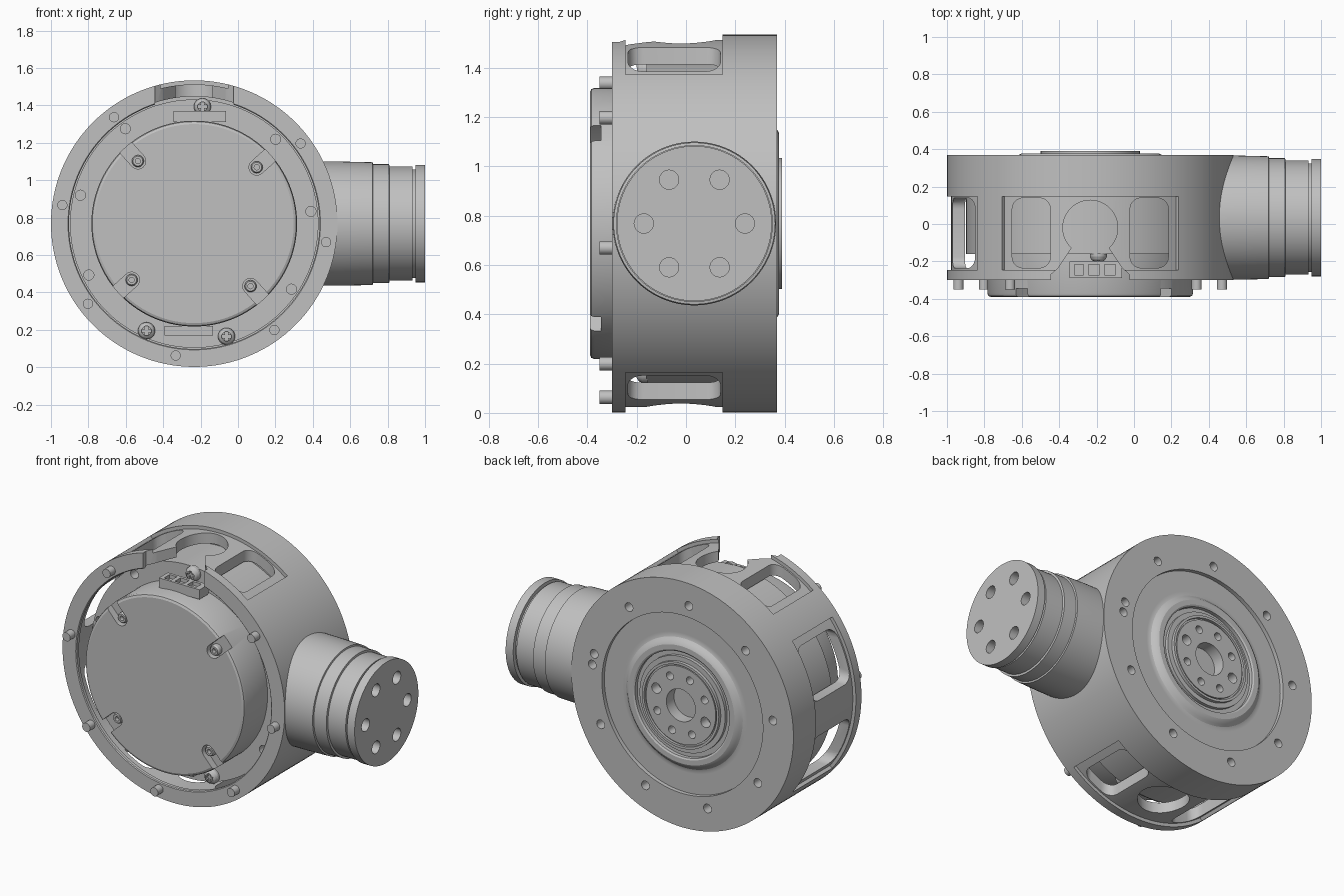
import bpy, bmesh
from math import sin, cos, pi, radians
from mathutils import Vector

if "Cube" in bpy.data.objects:
    bpy.data.objects.remove(bpy.data.objects["Cube"])

metal = bpy.data.materials.new("machined_grey")
metal.use_nodes = True
GREY = (0.53, 0.53, 0.53, 1)
metal.diffuse_color = GREY
metal.node_tree.nodes["Principled BSDF"].inputs["Base Color"].default_value = GREY

CENTRE = Vector((-0.234, 0, 0.768))       # axis of the housing
ARM = Vector((0, 0.034, 0.768))           # axis of the side arm
R = 0.766
parts = []


def place(u, v, w, axis):
    """Map a 2D section (u, v) and a height w onto a world axis."""
    return Vector({"X": (w, u, v), "Y": (u, w, v), "Z": (u, v, w)}[axis])


def finish(name, bm):
    bmesh.ops.recalc_face_normals(bm, faces=bm.faces)
    mesh = bpy.data.meshes.new(name)
    bm.to_mesh(mesh)
    bm.free()
    ob = bpy.data.objects.new(name, mesh)
    bpy.context.collection.objects.link(ob)
    mesh.materials.append(metal)
    parts.append(ob)
    return ob


def lathe(name, profile, axis="Y", centre=CENTRE, n=32):
    """Turn a (radius, height) profile around an axis and cap both ends."""
    bm = bmesh.new()
    turns = [2 * pi * i / n for i in range(n)]
    rings = [[bm.verts.new(place(r * cos(t), r * sin(t), w, axis) + centre) for t in turns] for r, w in profile]
    for a, b in zip(rings, rings[1:]):
        for i in range(n):
            j = (i + 1) % n
            bm.faces.new((a[i], a[j], b[j], b[i]))
    bm.faces.new(rings[0])
    bm.faces.new(rings[-1])
    return finish(name, bm)


def rod(name, r, w0, w1, axis="Y", centre=CENTRE, n=24):
    return lathe(name, [(r, w0), (r, w1)], axis, centre, n)


def prism(name, pts, w0, w1, axis="Y", centre=CENTRE):
    bm = bmesh.new()
    low, high = ([bm.verts.new(place(u, v, w, axis) + centre) for u, v in pts] for w in (w0, w1))
    bm.faces.new(low)
    bm.faces.new(high)
    for i in range(len(pts)):
        j = (i + 1) % len(pts)
        bm.faces.new((low[i], low[j], high[j], high[i]))
    return finish(name, bm)


def sector(middle, half, inner, outer):
    """Outline of a ring segment."""
    angles = [radians(middle - half + 2 * half * i / 24) for i in range(25)]
    return ([(inner * cos(a), inner * sin(a)) for a in angles]
            + [(outer * cos(a), outer * sin(a)) for a in reversed(angles)])


def rect(cu, cv, su, sv, r=0.0):
    """Rectangle outline with optional rounded corners."""
    steps = 6 if r else 1
    pts = []
    for k, (a, b) in enumerate(((1, 1), (-1, 1), (-1, -1), (1, -1))):
        for s in range(steps):
            t = pi / 2 * (k + s / max(steps - 1, 1))
            pts.append((cu + a * (su / 2 - r) + r * cos(t), cv + b * (sv / 2 - r) + r * sin(t)))
    return pts


def polar(radius, degrees):
    t = radians(degrees)
    return CENTRE + Vector((radius * cos(t), 0, radius * sin(t)))


def cut(target, cutters):
    """Subtract separate cutters from the target and discard them."""
    bm = bmesh.new()
    for c in cutters:
        bm.from_mesh(c.data)
        parts.remove(c)
        bpy.data.objects.remove(c)
    tool = finish("cutter", bm)
    tool.hide_render = True
    parts.remove(tool)
    mod = target.modifiers.new("cut", "BOOLEAN")
    mod.operation, mod.solver, mod.object = "DIFFERENCE", "EXACT", tool
    deps = bpy.context.evaluated_depsgraph_get()
    mesh = bpy.data.meshes.new_from_object(target.evaluated_get(deps))
    target.modifiers.clear()
    target.data = mesh
    bpy.data.objects.remove(tool)


# Housing: open front drum with a turned back plate and output hub
housing = lathe("housing", [
    (0.68, 0.15), (0.68, -0.27), (0.67, -0.275), (0.67, -0.295), (0.675, -0.30),
    (R, -0.30), (R, 0.37), (0.555, 0.37), (0.555, 0.345), (0.43, 0.345), (0.415, 0.345), (0.402, 0.349),
    (0.39, 0.36), (0.378, 0.372), (0.365, 0.378), (0.335, 0.378), (0.325, 0.372), (0.325, 0.35),
    (0.295, 0.35), (0.295, 0.37), (0.265, 0.37), (0.265, 0.39), (0.25, 0.39), (0.25, 0.375),
    (0.24, 0.375), (0.24, 0.385), (0.10, 0.385), (0.10, 0.31)], n=128)

# Shallow recessed panels on top, bottom and the right side
cut(housing, [prism("panel", sector(m, 38, 0.745, 0.9), -0.245, 0.148) for m in (90, 180, 270)])

# Windows in the panels, and bolt holes in the back
holes = []
for lo, hi in ((0.45, 0.9), (-0.9, -0.45)):
    for side in (-1, 1):
        holes.append(prism("window", rect(side * 0.315, -0.048, 0.205, 0.375, 0.06), lo, hi, "Z"))
    holes.append(rod("port", 0.147, lo, hi, "Z", CENTRE + Vector((0, -0.02, 0)), 48))
for side in (-1, 1):
    holes.append(prism("window", rect(-0.048, side * 0.265, 0.375, 0.31, 0.06), -0.9, -0.45, "X"))
for angle in [14 + 40 * k for k in range(9)] + [7.5]:
    holes.append(rod("bolt_hole", 0.027, 0.22, 0.5, centre=polar(0.627, angle)))
for k in range(8):
    holes.append(rod("hub_hole", 0.032 if k % 4 == 0 else 0.024, 0.32, 0.5, centre=polar(0.18, 20 + 45 * k)))
cut(housing, holes)

# Flared cable notch in the top of the front rim
notch = [(-0.21, -0.4), (-0.21, -0.27), (-0.17, -0.235), (-0.12, -0.16), (-0.08, -0.1)]
notch += [(-u, v) for u, v in reversed(notch)]
cut(housing, [prism("notch", notch, 0.63, 0.9, "Z")])

# Motor with a rounded front cover on a wider drilled body
motor = lathe("motor", [
    (0.532, -0.39), (0.545, -0.384), (0.55, -0.37), (0.55, -0.16), (0.664, -0.16), (0.664, 0.16)], n=128)
cover_angles = [42 + 90 * k for k in range(4)]
pockets = []
for angle in cover_angles:
    t = radians(angle)
    slot = [(0.45 + 0.042 * cos(pi / 2 + pi * i / 10), 0.042 * sin(pi / 2 + pi * i / 10)) for i in range(11)]
    slot += [(0.62, -0.042), (0.62, 0.042)]
    slot = [(u * cos(t) - v * sin(t), u * sin(t) + v * cos(t)) for u, v in slot]
    pockets.append(prism("pocket", slot, -0.5, -0.345))
for k in range(9):
    pockets.append(rod("body_hole", 0.027, -0.3, -0.08, centre=polar(0.627, 6 + 40 * k)))
cut(motor, pockets)

# Socket screws in the cover pockets
for angle in cover_angles:
    lathe("cover_screw", [(0.014, -0.355), (0.014, -0.38), (0.026, -0.38),
                          (0.032, -0.37), (0.032, -0.34)], centre=polar(0.45, angle), n=20)

# Cross-head screws on the motor body
cross = [(0.008, 0.008), (0.008, 0.026), (-0.008, 0.026), (-0.008, 0.008), (-0.026, 0.008), (-0.026, -0.008)]
cross += [(-u, -v) for u, v in cross]
for angle in (86, 246, 286):
    spot = polar(0.627, angle)
    screw = lathe("body_screw", [(0.025, -0.2), (0.038, -0.19), (0.045, -0.175), (0.046, -0.155)], centre=spot)
    cut(screw, [prism("cross", cross, -0.3, -0.186, centre=spot)])

# Cable connectors above and below the cover
upper = prism("upper_connector", rect(0.03, 0.573, 0.28, 0.06), -0.288, -0.2)
cut(upper, [prism("socket", rect(u, -0.245, w, 0.055), 0.58, 0.7, "Z")
            for u, w in ((-0.06, 0.05), (0.02, 0.06), (0.105, 0.06))])
prism("lower_connector", rect(-0.03, -0.573, 0.26, 0.05), -0.25, -0.2)

# Locating pins on the front rim
for k in range(8):
    if k != 1:
        rod("rim_pin", 0.027, -0.35, -0.28, centre=polar(0.712, 37 + 45 * k))

# Stepped side arm with a bolt circle in its end
arm = lathe("side_arm", [
    (0.332, 0.453), (0.332, 0.55), (0.328, 0.72), (0.318, 0.722), (0.318, 0.808), (0.305, 0.81),
    (0.305, 0.932), (0.29, 0.934), (0.29, 0.948), (0.314, 0.948), (0.314, 1.0)], "X", ARM, 96)
cut(arm, [rod("end_hole", 0.039, 0.9, 1.1, "X", ARM + Vector((0, 0.205 * cos(k * pi / 3), 0.205 * sin(k * pi / 3))))
          for k in range(6)])

# Smooth the turned surfaces, keep machined edges sharp
bpy.ops.object.select_all(action="DESELECT")
for ob in parts:
    ob.select_set(True)
bpy.context.view_layer.objects.active = housing
bpy.ops.object.shade_smooth_by_angle(angle=radians(22))
